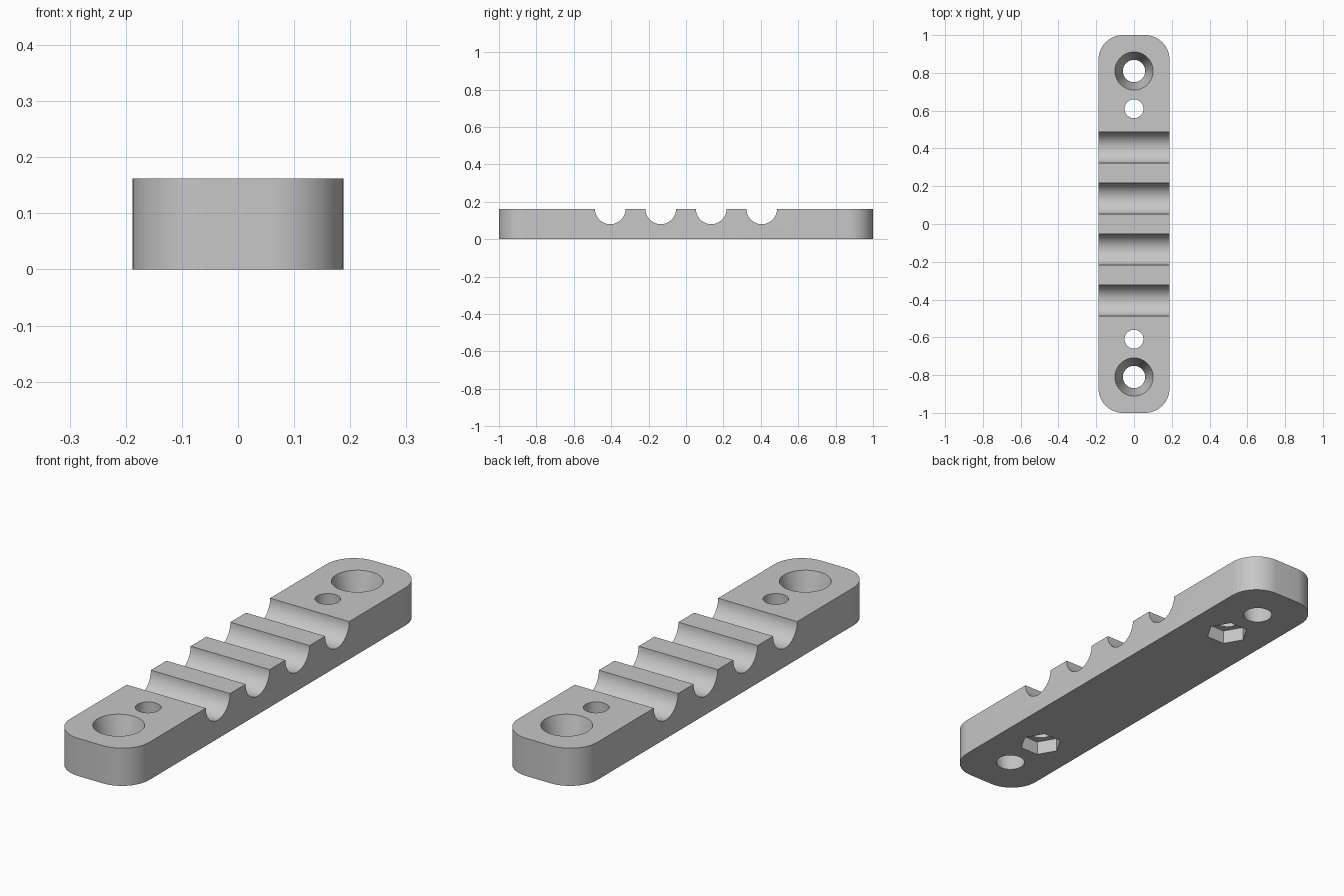
import bpy, bmesh, math
from mathutils import Matrix

cube = bpy.data.objects.get("Cube")
if cube:
    bpy.data.objects.remove(cube, do_unlink=True)

HALF_W, HALF_L, HEIGHT = 0.188, 1.0, 0.162
CORNER, STEPS = 0.13, 16

grey = bpy.data.materials.new("plain grey")
grey.use_nodes = True
colour = (0.57, 0.57, 0.57, 1)
grey.diffuse_color = colour
grey.node_tree.nodes["Principled BSDF"].inputs["Base Color"].default_value = colour


def to_object(name, bm):
    bmesh.ops.recalc_face_normals(bm, faces=bm.faces)
    mesh = bpy.data.meshes.new(name)
    bm.to_mesh(mesh)
    bm.free()
    mesh.materials.append(grey)
    obj = bpy.data.objects.new(name, mesh)
    bpy.context.collection.objects.link(obj)
    return obj


def rounded_bar(name):
    bm = bmesh.new()
    verts = []
    for quarter, (sx, sy) in enumerate([(1, 1), (-1, 1), (-1, -1), (1, -1)]):
        for i in range(STEPS + 1):
            a = math.pi / 2 * (quarter + i / STEPS)
            verts.append(bm.verts.new((sx * (HALF_W - CORNER) + CORNER * math.cos(a),
                                       sy * (HALF_L - CORNER) + CORNER * math.sin(a), 0)))
    base = bm.faces.new(verts)
    top = bmesh.ops.extrude_face_region(bm, geom=[base])["geom"]
    bmesh.ops.translate(bm, vec=(0, 0, HEIGHT),
                        verts=[v for v in top if isinstance(v, bmesh.types.BMVert)])
    return to_object(name, bm)


def cut(target, sides, r_low, r_high, depth, matrix):
    """Subtract a cone or prism placed by the matrix, then drop the cutter."""
    bm = bmesh.new()
    bmesh.ops.create_cone(bm, cap_ends=True, segments=sides, radius1=r_low,
                          radius2=r_high, depth=depth, matrix=matrix)
    cutter = to_object("cutter", bm)
    cutter.hide_render = True
    mod = target.modifiers.new("cut", 'BOOLEAN')
    mod.operation, mod.solver, mod.object = 'DIFFERENCE', 'EXACT', cutter
    bpy.context.view_layer.objects.active = target
    bpy.ops.object.modifier_apply(modifier=mod.name)
    bpy.data.objects.remove(cutter, do_unlink=True)


bar = rounded_bar("clamp_bar")

# Four half-round grooves across the top
for y in (-0.405, -0.135, 0.135, 0.405):
    cut(bar, 64, 0.082, 0.082, 1,
        Matrix.Translation((0, y, HEIGHT)) @ Matrix.Rotation(math.pi / 2, 4, 'Y'))

for side in (-1, 1):
    # Tapered screw hole, slightly overshooting both faces along its slope
    over = 0.1
    slope = 0.042 * over
    cut(bar, 48, 0.059 - slope, 0.101 + slope, HEIGHT * (1 + 2 * over),
        Matrix.Translation((0, side * 0.81, HEIGHT / 2)))
    # Bolt hole with a hexagonal nut pocket underneath
    cut(bar, 40, 0.05, 0.05, 1, Matrix.Translation((0, side * 0.61, 0)))
    cut(bar, 6, 0.087, 0.087, 0.12,
        Matrix.Translation((0, side * 0.61, 0)) @ Matrix.Rotation(math.pi / 2, 4, 'Z'))

# Smooth curved walls, crisp edges
bpy.ops.object.select_all(action='DESELECT')
bar.select_set(True)
bpy.context.view_layer.objects.active = bar
bpy.ops.object.shade_smooth_by_angle(angle=math.radians(30))
